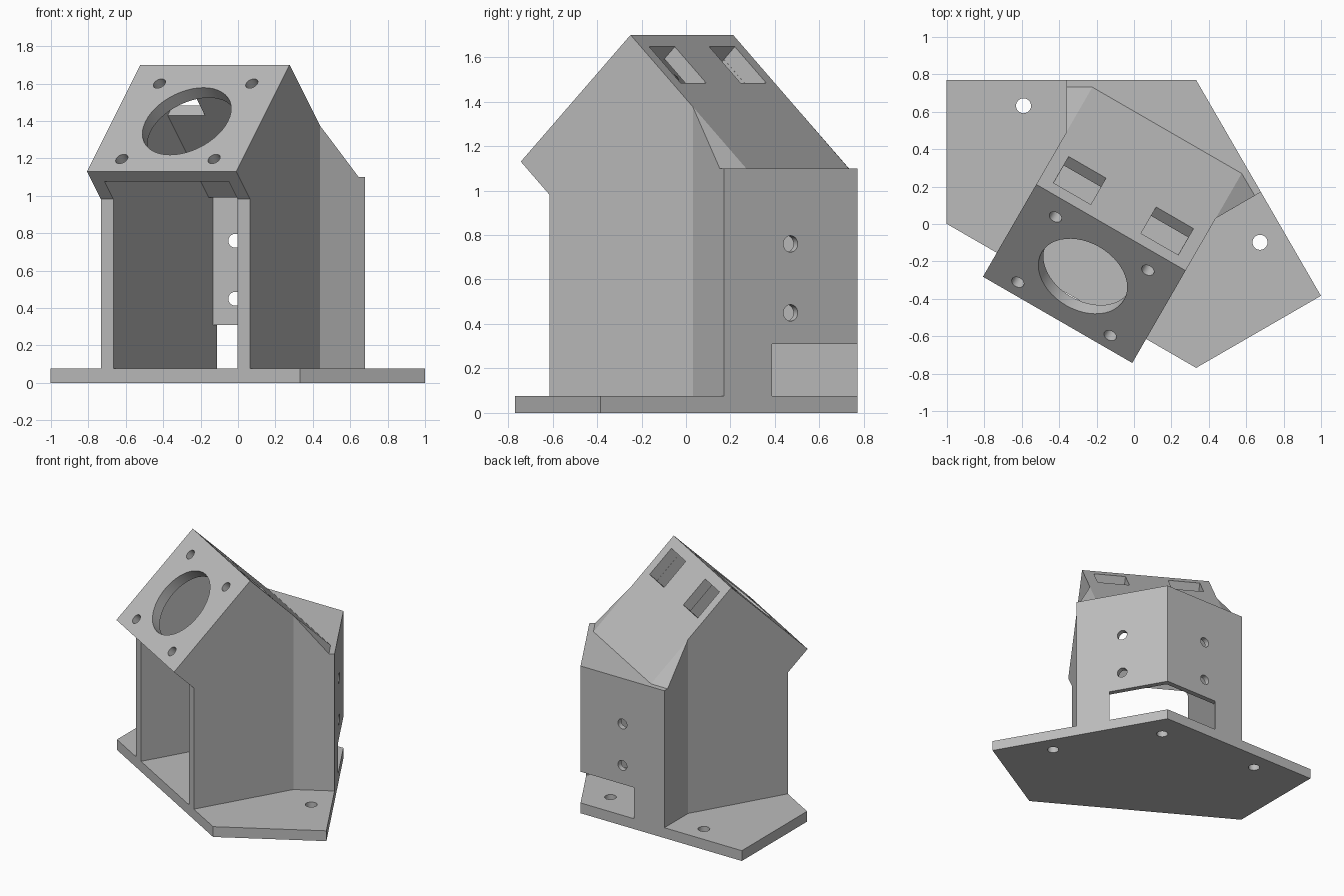
import bpy, bmesh, math
from mathutils import Vector, Matrix

cube = bpy.data.objects.get("Cube")
if cube:
    bpy.data.objects.remove(cube)

grey = bpy.data.materials.new("plain grey")
grey.use_nodes = True
grey.diffuse_color = (0.5, 0.5, 0.5, 1)
grey.node_tree.nodes["Principled BSDF"].inputs["Base Color"].default_value = (0.5, 0.5, 0.5, 1)

T = 0.077          # plate and wall thickness
W = 0.461          # half width of the body
IN = W - T         # half width of the cavity
TOP = 1.10         # top of the rear walls
CORNER = 0.833     # rear corner of the base
RIDGE = Vector((0, -0.078, 1.70))
S = math.sqrt(0.5)


def make(name, bm):
    bmesh.ops.recalc_face_normals(bm, faces=bm.faces)
    mesh = bpy.data.meshes.new(name)
    bm.to_mesh(mesh)
    bm.free()
    mesh.materials.append(grey)
    ob = bpy.data.objects.new(name, mesh)
    bpy.context.collection.objects.link(ob)
    return ob


def prism(name, points, sweep):
    bm = bmesh.new()
    face = bm.faces.new([bm.verts.new(p) for p in points])
    out = bmesh.ops.extrude_face_region(bm, geom=[face])["geom"]
    bmesh.ops.translate(bm, vec=sweep, verts=[v for v in out if isinstance(v, bmesh.types.BMVert)])
    return make(name, bm)


def footprint(name, half, z0, z1):
    """Upright prism from the right half of a symmetric outline."""
    pts = half + [(-x, y) for x, y in reversed(half) if x > 0]
    return prism(name, [(x, y, z0) for x, y in pts], (0, 0, z1 - z0))


def side_profile(name, pts, half_width):
    return prism(name, [(-half_width, y, z) for y, z in pts], (2 * half_width, 0, 0))


def drill(centre, direction, radius, length=0.2):
    bm = bmesh.new()
    turn = Vector(direction).to_track_quat('Z', 'Y').to_matrix().to_4x4()
    bmesh.ops.create_cone(bm, cap_ends=True, segments=48, radius1=radius, radius2=radius,
                          depth=length, matrix=Matrix.Translation(centre) @ turn)
    return make("drill", bm)


def block(centre, size, tilt=0):
    bm = bmesh.new()
    bmesh.ops.create_cube(bm, size=1, matrix=Matrix.Translation(centre)
                          @ Matrix.Rotation(tilt, 4, 'X') @ Matrix.Diagonal((*size, 1)))
    return make("block", bm)


def combine(target, tool, operation='DIFFERENCE'):
    mod = target.modifiers.new("combine", 'BOOLEAN')
    mod.operation, mod.solver, mod.object = operation, 'EXACT', tool
    with bpy.context.temp_override(object=target, active_object=target, selected_objects=[target]):
        bpy.ops.object.modifier_apply(modifier=mod.name)
    bpy.data.objects.remove(tool)


# Base plate with three mounting holes
base = footprint("base_plate", [(0, CORNER), (1.155, 0.167), (0.77, -0.5)], 0, T)
for x, y in [(-0.73, 0.252), (0.73, 0.252), (0, 0.61)]:
    combine(base, drill((x, y, T / 2), (0, 0, 1), 0.04))

# Main body: legs, angled face and sloping roof
body = side_profile("bracket_body", [(-0.5, T), (-0.5, 0.982), (-0.648, 1.13),
                                     (RIDGE.y, RIDGE.z), (0.522, TOP), (0.522, T)], W)

# Rear walls meeting at a corner, with flared sides
rear = footprint("rear", [(0, CORNER), (0.6, 0.487), (W, 0.245)], T, TOP)
combine(body, rear, 'UNION')

# Roof wedges that run down onto the flares
for side in (-1, 1):
    bm = bmesh.new()
    for x, y, z in [(W, 0.245, 1.377), (W, 0.522, TOP), (0.581, 0.454, TOP)]:
        for height in (z, 0.9):
            bm.verts.new((side * x, y, height))
    bmesh.ops.convex_hull(bm, input=bm.verts)
    combine(body, make("wedge", bm), 'UNION')

# Hollow interior, stopped by the thin rear walls
drop = T / S
cavity = side_profile("cavity", [(-0.594, 0), (-0.594, 1.076), (RIDGE.y, RIDGE.z - drop),
                                 (0.522, TOP - drop), (1, TOP - drop), (1, 0)], IN)
inner = CORNER - 0.0445
limit = footprint("limit", [(0, inner), (1, inner - math.tan(math.radians(30))), (1, -1)], -0.1, 2)
combine(cavity, limit, 'INTERSECT')
combine(body, cavity)

# Opening at the foot of the rear corner
combine(body, block((0, 0.6, 0.155), (2 * IN, 0.8, 0.31)))

# Large round hole and four screw holes in the angled face
face_centre = Vector((0, -0.379, 1.399))
normal = Vector((0, -S, S))
combine(body, drill(face_centre, normal, 0.254))
for side in (-1, 1):
    for up in (-1, 1):
        spot = face_centre + Vector((side, up * S, up * S)) * 0.285
        combine(body, drill(spot, normal, 0.035))

# Roof windows and rear wall screw holes
for side in (-1, 1):
    combine(body, block((side * 0.27, 0.0565, 1.5655), (0.23, 0.23, 0.16), -math.pi / 4))
    for z in (0.45, 0.76):
        combine(body, drill((side * 0.3, 0.66, z), (side * 0.5, 0.866, 0), 0.037))

# Turn the assembly to its stance and smooth only the round holes
stance = Matrix.Translation((-0.0844, 0.0488, 0)) @ Matrix.Rotation(math.radians(-30), 4, 'Z')
for ob in (base, body):
    ob.data.transform(stance)
    bpy.ops.object.select_all(action='DESELECT')
    ob.select_set(True)
    bpy.context.view_layer.objects.active = ob
    bpy.ops.object.shade_smooth_by_angle(angle=math.radians(25))
